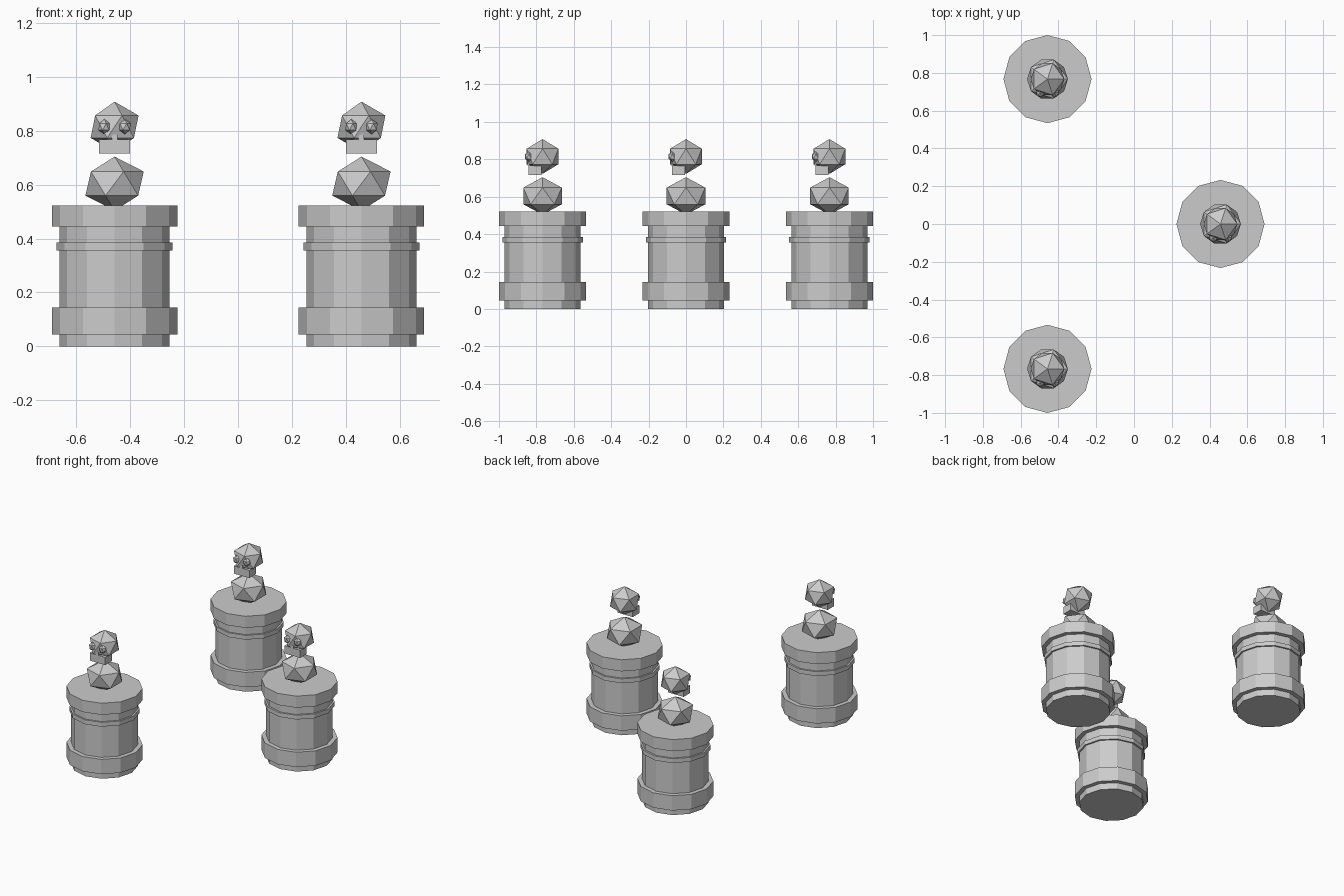
import bpy, bmesh, math
from mathutils import Matrix

if "Cube" in bpy.data.objects:
    bpy.data.objects.remove(bpy.data.objects["Cube"])

stone = bpy.data.materials.new("plain_grey")
stone.use_nodes = True
GREY = (0.6, 0.6, 0.6, 1)
stone.diffuse_color = GREY
stone.node_tree.nodes["Principled BSDF"].inputs["Base Color"].default_value = GREY


def place(name, bm, spot):
    mesh = bpy.data.meshes.new(name)
    bm.to_mesh(mesh)
    bm.free()
    mesh.materials.append(stone)
    obj = bpy.data.objects.new(name, mesh)
    obj.location = (spot[0], spot[1], 0)
    bpy.context.collection.objects.link(obj)


def transform(loc, size):
    return Matrix.Translation(loc) @ Matrix.Diagonal((*size, 1))


def ico(name, spot, loc, size):
    bm = bmesh.new()
    bmesh.ops.create_icosphere(bm, subdivisions=1, radius=1, matrix=transform(loc, size))
    place(name, bm, spot)


def box(name, spot, loc, size):
    bm = bmesh.new()
    bmesh.ops.create_cube(bm, size=1, matrix=transform(loc, size))
    place(name, bm, spot)


def pedestal(spot):
    # Twelve-sided lathe of a stepped radius/height profile
    body, band, trim = 0.204, 0.233, 0.215
    profile = [(body, 0), (body, 0.044), (band, 0.044), (band, 0.144),
               (body, 0.144), (body, 0.356), (trim, 0.356), (trim, 0.385),
               (body, 0.385), (body, 0.444), (band, 0.444), (band, 0.522)]
    sides = 12
    bm = bmesh.new()
    rings = [[bm.verts.new((r * math.cos(math.tau * i / sides),
                            r * math.sin(math.tau * i / sides), z))
              for i in range(sides)] for r, z in profile]
    for low, high in zip(rings, rings[1:]):
        for i in range(sides):
            j = (i + 1) % sides
            bm.faces.new((low[i], low[j], high[j], high[i]))
    bm.faces.new(rings[0][::-1])
    bm.faces.new(rings[-1])
    place("pedestal", bm, spot)


for spot in [(-0.458, 0.767), (0.458, 0), (-0.458, -0.767)]:
    pedestal(spot)
    ico("torso", spot, (0, 0, 0.604), (0.121, 0.121, 0.1))
    # Skull with jaw, nose and eyes
    ico("head", spot, (0, 0, 0.815), (0.0994, 0.0994, 0.093))
    box("jaw", spot, (0, -0.04, 0.741), (0.115, 0.07, 0.052))
    box("nose", spot, (0, -0.07, 0.777), (0.02, 0.02, 0.02))
    for side, name in ((-1, "right_eye"), (1, "left_eye")):
        ico(name, spot, (side * 0.038, -0.072, 0.815), (0.025, 0.025, 0.028))
